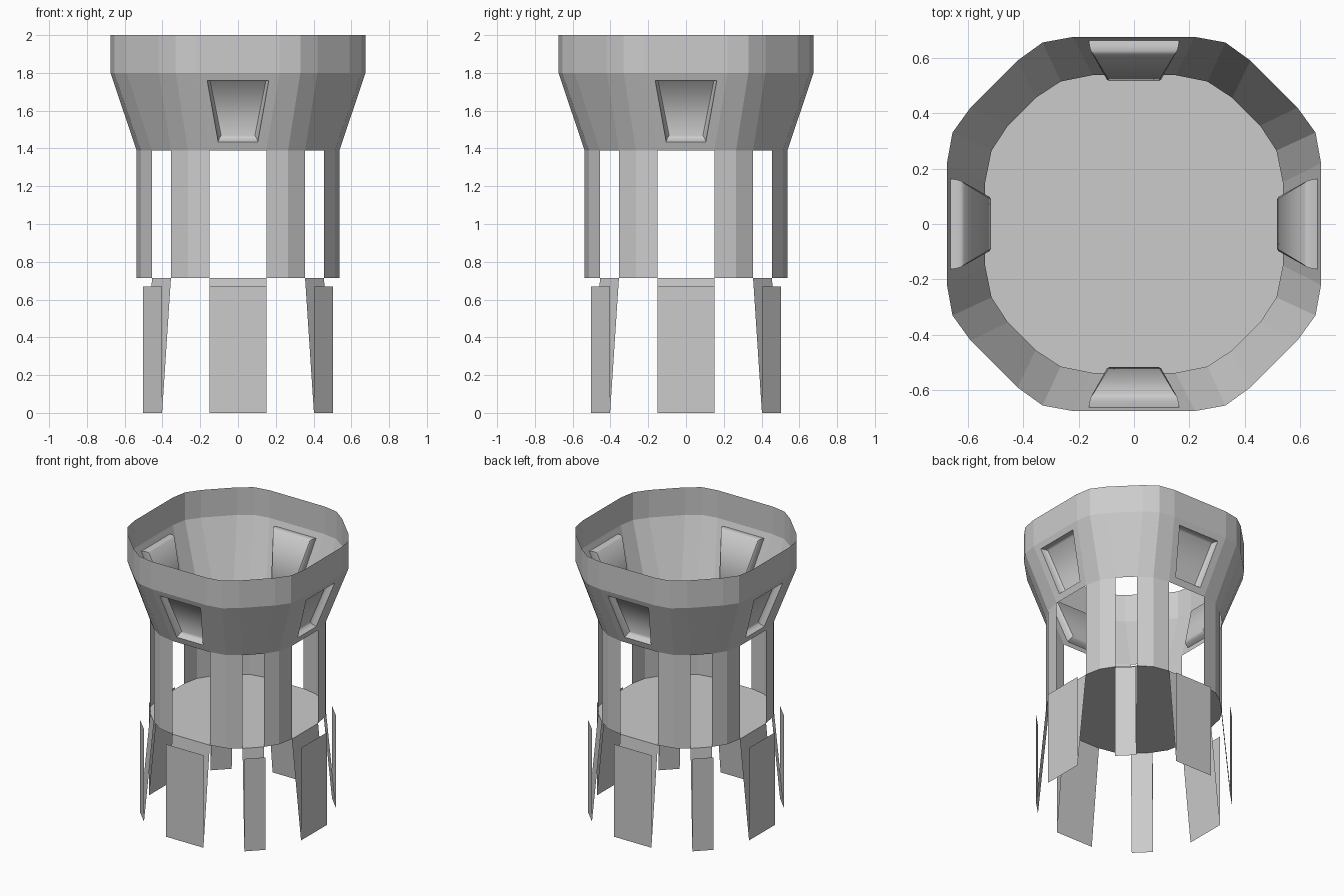
import bpy, bmesh, math
from mathutils import Vector, Matrix

if "Cube" in bpy.data.objects:
    bpy.data.objects.remove(bpy.data.objects["Cube"])

# quarter outlines, starting at the right end of the front (-y) side
OUTER = [(.22, -.675), (.33, -.655), (.42, -.59), (.59, -.42), (.655, -.33), (.675, -.22)]
INNER = [(.15, -.537), (.265, -.514), (.355, -.455), (.455, -.355), (.514, -.265), (.537, -.15)]
TOP, RIM, WAIST, FLOOR, FIN_TOP = 2.0, 1.8, 1.39, .715, .67
TURNS = [Matrix.Rotation(i * math.pi / 2, 4, 'Z') for i in range(4)]


def loop(quarter, z):
    return [m @ Vector((x, y, z)) for m in TURNS for x, y in quarter]


def make(name, faces, smooth=False):
    bm = bmesh.new()
    for f in faces:
        bm.faces.new([bm.verts.new(p) for p in f])
    bmesh.ops.remove_doubles(bm, verts=bm.verts, dist=.0005)
    me = bpy.data.meshes.new(name)
    bm.to_mesh(me)
    bm.free()
    ob = bpy.data.objects.new(name, me)
    bpy.context.collection.objects.link(ob)
    for p in me.polygons:
        p.use_smooth = smooth
    return ob


def bridge(a, b, skip=lambda i: False):
    n = len(a)
    return [(a[i], a[(i + 1) % n], b[(i + 1) % n], b[i]) for i in range(n) if not skip(i)]


def turned(faces):
    return [[m @ Vector(p) for p in f] for m in TURNS for f in faces]


# upright rim
rim = loop(OUTER, RIM)
waist = loop(INNER, WAIST)
make("upper_rim", bridge(rim, loop(OUTER, TOP)))

# sloped wall of the funnel: side faces get a window opening
down = Vector((0, -.138, RIM - WAIST)).normalized()
inward = Vector((0, down.z, -down.y))


def on_wall(x, z):
    t = (z - WAIST) / (RIM - WAIST)
    return Vector((x, -.537 - .138 * t, z))


window = [on_wall(-.105, 1.435), on_wall(.105, 1.435), on_wall(.163, 1.76), on_wall(-.163, 1.76)]
side = [on_wall(-.15, WAIST), on_wall(.15, WAIST), on_wall(.22, RIM), on_wall(-.22, RIM)]
make("funnel_wall", bridge(waist, rim, lambda i: i % 6 == 5) + turned(bridge(side, window)))


# recessed window pockets with a rounded edge
def pocket_ring(inset, depth):
    signs = [(1, 1), (-1, 1), (-1, -1), (1, -1)]
    return [p + Vector((sx * inset * .8, 0, 0)) + down * sz * inset + inward * depth
            for p, (sx, sz) in zip(window, signs)]


rings = [pocket_ring(*s) for s in [(0, 0), (.003, .02), (.009, .036), (.02, .045)]]
pocket = [f for a, b in zip(rings, rings[1:]) for f in bridge(a, b)] + [rings[-1]]
pockets = make("window_pockets", turned(pocket), True)
bpy.context.view_layer.objects.active = pockets
pockets.select_set(True)
bpy.ops.object.shade_smooth_by_angle(angle=math.radians(40))

# posts: open on the four sides and the four corners
floor = loop(INNER, FLOOR)
make("posts", bridge(floor, waist, lambda i: i % 6 in (2, 5)))

# floor plate
make("floor_plate", [floor])


# fins: a slanted strut down to an upright outer plate
def fin(a, b, c, d):
    strut = [(*a, FLOOR), (*b, FLOOR), (*d, 0), (*c, 0)]
    plate = [(*c, 0), (*d, 0), (*d, FIN_TOP), (*c, FIN_TOP)]
    return [strut, plate]


make("side_fins", turned(fin((-.15, -.537), (.15, -.537), (-.15, -.61), (.15, -.61))))
make("corner_fins", turned(fin(INNER[2], INNER[3], (.402, -.502), (.502, -.402))))
